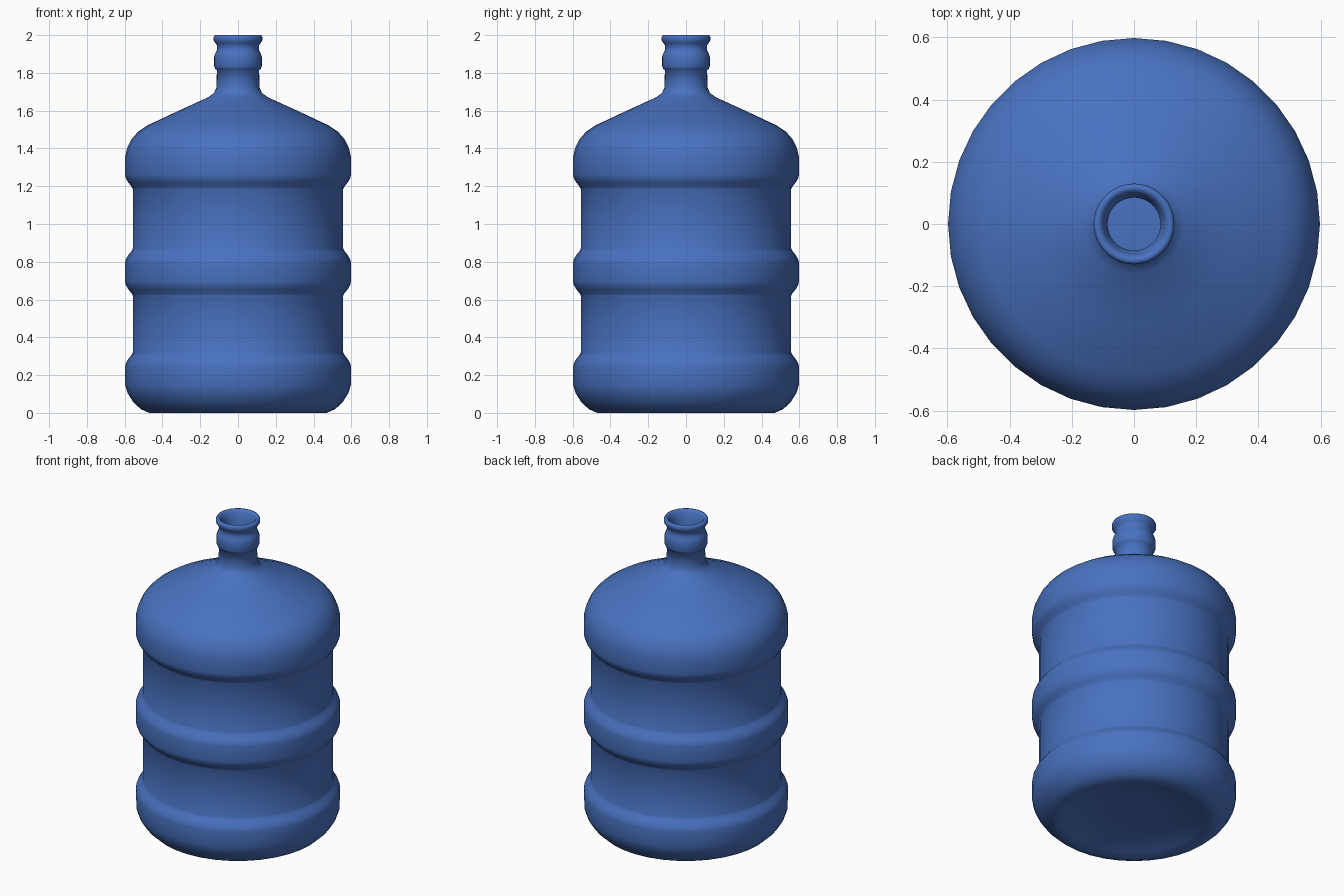
import bpy, bmesh, math

if "Cube" in bpy.data.objects:
    bpy.data.objects.remove(bpy.data.objects["Cube"])

SIDES = 36

blue = bpy.data.materials.new("bottle blue")
blue.diffuse_color = (0.066, 0.168, 0.53, 1)
blue.use_nodes = True
blue.node_tree.nodes["Principled BSDF"].inputs["Base Color"].default_value = blue.diffuse_color


def rib(z0, z1, inner=0.557, outer=0.598):
    """Rounded bulging band between two heights."""
    mid = (inner + outer) / 2 + 0.002
    return [(inner, z0), (inner + 0.006, z0 + 0.012), (mid, z0 + 0.033),
            (outer - 0.004, z0 + 0.056), (outer, z0 + 0.075),
            (outer, z1 - 0.075), (outer - 0.004, z1 - 0.056),
            (mid, z1 - 0.033), (inner + 0.006, z1 - 0.012), (inner, z1)]


# underside recess and rounded foot
outer = [(0, 0.05), (0.2, 0.047), (0.33, 0.035), (0.40, 0.012), (0.44, 0.001), (0.47, 0),
         (0.515, 0.02), (0.555, 0.058), (0.585, 0.105), (0.597, 0.145)]
# body with ribs
outer += rib(0.10, 0.32)[5:]
outer += rib(0.62, 0.87)
outer += rib(1.185, 1.45)[:5]
# shoulder
outer += [(0.598, 1.355), (0.588, 1.40), (0.565, 1.448), (0.53, 1.488), (0.48, 1.522),
          (0.32, 1.597), (0.16, 1.670), (0.128, 1.692), (0.114, 1.722)]
# neck collar and lip
neck = [(0.112, 1.815), (0.120, 1.820), (0.126, 1.835), (0.126, 1.885), (0.120, 1.905),
        (0.111, 1.920), (0.111, 1.945), (0.120, 1.958), (0.129, 1.972), (0.130, 1.988),
        (0.124, 2.0), (0.112, 2.0), (0.100, 1.988), (0.095, 1.965), (0.085, 1.945)]
# inside wall follows the outside
inside = [(max(r - 0.018, 0), z + (0.015 if z < 0.1 else -0.015 if z > 1.4 else 0))
          for r, z in reversed(outer)]
inside[0] = (0.085, 1.70)
inside[-1] = (0, 0.065)
profile = outer + neck + inside


def lathe(name, pts):
    bm = bmesh.new()
    rings = []
    for r, z in pts:
        if r < 1e-6:
            rings.append([bm.verts.new((0, 0, z))] * SIDES)
        else:
            rings.append([bm.verts.new((r * math.cos(a), r * math.sin(a), z))
                          for a in (2 * math.pi * i / SIDES for i in range(SIDES))])
    for a, b in zip(rings, rings[1:]):
        for i in range(SIDES):
            j = (i + 1) % SIDES
            quad = list(dict.fromkeys((a[i], a[j], b[j], b[i])))
            if len(quad) > 2:
                bm.faces.new(quad)
    bmesh.ops.recalc_face_normals(bm, faces=bm.faces)
    me = bpy.data.meshes.new(name)
    bm.to_mesh(me)
    bm.free()
    me.materials.append(blue)
    for p in me.polygons:
        p.use_smooth = True
    ob = bpy.data.objects.new(name, me)
    bpy.context.collection.objects.link(ob)
    return ob


lathe("water_bottle", profile)
